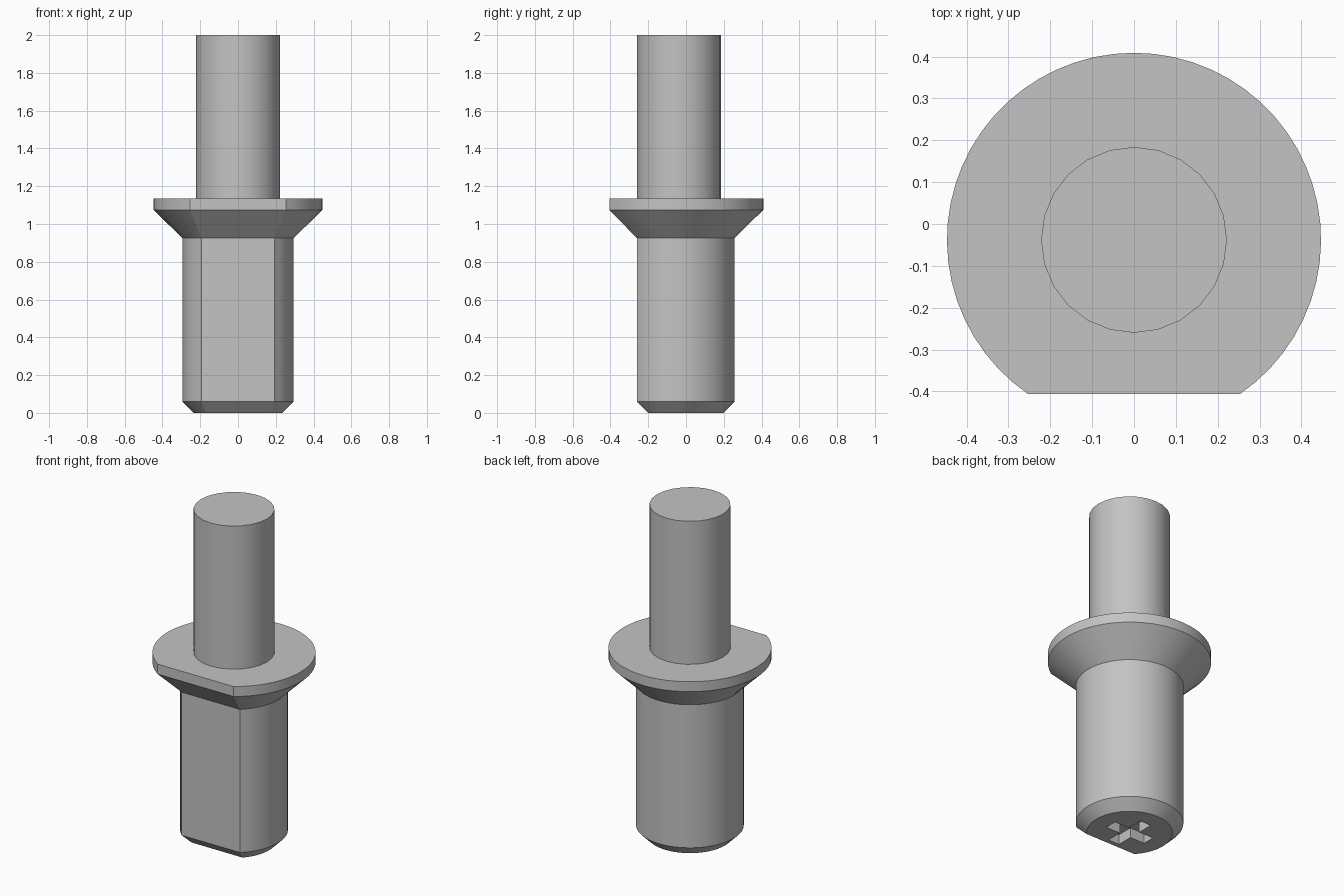
import bpy, bmesh, math

AXIS_Y = -0.038  # the round axis sits slightly forward, so the flatted body is centred

cube = bpy.data.objects.get("Cube")
if cube:
    bpy.data.objects.remove(cube, do_unlink=True)

metal = bpy.data.materials.new("grey metal")
metal.use_nodes = True
metal.diffuse_color = (0.55, 0.55, 0.55, 1)
metal.node_tree.nodes["Principled BSDF"].inputs["Base Color"].default_value = metal.diffuse_color


def circle(radius, count=24):
    """Round outline."""
    step = math.tau / count
    return [(radius * math.sin(i * step), radius * math.cos(i * step)) for i in range(count)]


def d_outline(radius, flat, count=48):
    """Round outline cut by a flat at distance `flat` towards the front."""
    start = -math.asin(flat / radius)
    sweep = math.pi - 2 * start
    return [(radius * math.cos(start + sweep * i / count),
             radius * math.sin(start + sweep * i / count)) for i in range(count + 1)]


def cross_outline(half_length, half_width):
    """Plus-shaped outline, made from one arm turned four times."""
    arm = [(half_length, -half_width), (half_length, half_width), (half_width, half_width)]
    points = []
    for _ in range(4):
        points += arm
        arm = [(-y, x) for x, y in arm]
    return points


def loft(name, sections):
    """Join stacked outlines (height, points) into a closed solid."""
    bm = bmesh.new()
    rings = [[bm.verts.new((x, y + AXIS_Y, z)) for x, y in pts] for z, pts in sections]
    n = len(rings[0])
    for low, high in zip(rings, rings[1:]):
        for i in range(n):
            j = (i + 1) % n
            bm.faces.new((low[i], low[j], high[j], high[i]))
    bm.faces.new(rings[0])
    bm.faces.new(rings[-1])
    bmesh.ops.recalc_face_normals(bm, faces=bm.faces)
    mesh = bpy.data.meshes.new(name)
    bm.to_mesh(mesh)
    bm.free()
    mesh.materials.append(metal)
    obj = bpy.data.objects.new(name, mesh)
    bpy.context.collection.objects.link(obj)
    return obj


def activate(obj):
    bpy.ops.object.select_all(action="DESELECT")
    obj.select_set(True)
    bpy.context.view_layer.objects.active = obj


# Flatted shank with bottom chamfer, conical collar and flange rim
body = loft("shank_and_flange", [
    (0.0, d_outline(0.235, 0.162)),
    (0.06, d_outline(0.295, 0.222)),
    (0.925, d_outline(0.295, 0.222)),
    (1.075, d_outline(0.447, 0.368)),
    (1.135, d_outline(0.447, 0.368)),
])

# Cross-shaped driver recess in the bottom
cutter = loft("recess_cutter", [(z, cross_outline(0.135, 0.037)) for z in (-0.05, 0.06)])
cutter.hide_render = True
cut = body.modifiers.new("recess", "BOOLEAN")
cut.operation = "DIFFERENCE"
cut.solver = "EXACT"
cut.object = cutter
activate(body)
bpy.ops.object.modifier_apply(modifier=cut.name)
bpy.data.objects.remove(cutter, do_unlink=True)

# Upper round pin, seated into the flange
pin = loft("upper_pin", [(z, circle(0.222)) for z in (1.12, 2.0)])

for part in (body, pin):
    activate(part)
    bpy.ops.object.shade_smooth_by_angle(angle=math.radians(25))
